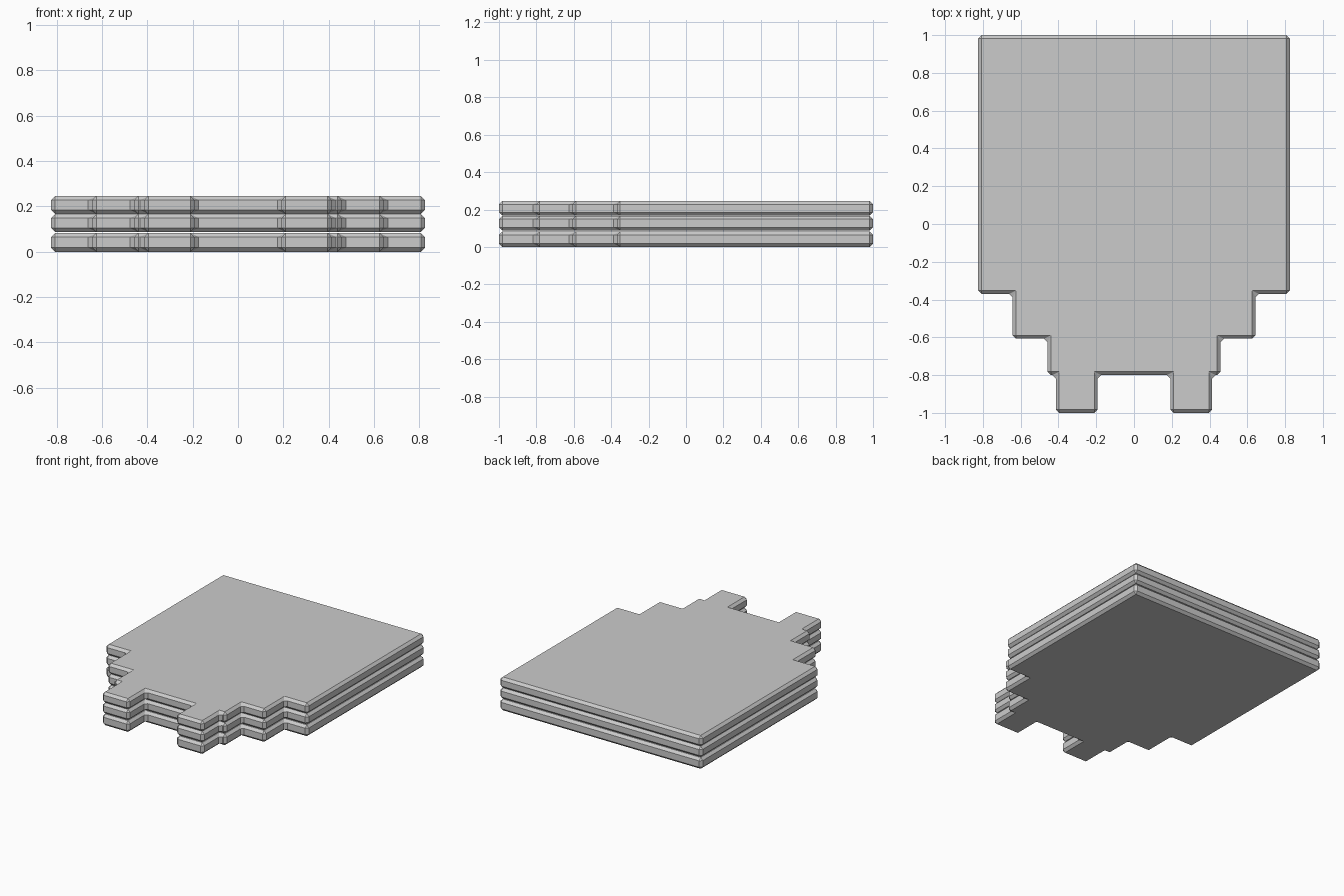
import bpy, bmesh

if "Cube" in bpy.data.objects:
    bpy.data.objects.remove(bpy.data.objects["Cube"])

# Right half of the stepped plan outline, from back to front notch
HALF = [(0.825, 1.0), (0.825, -0.37), (0.643, -0.37), (0.643, -0.607),
        (0.458, -0.607), (0.458, -0.80), (0.414, -0.80), (0.414, -1.0),
        (0.192, -1.0), (0.192, -0.80)]
OUTLINE = HALF + [(-x, y) for x, y in reversed(HALF)]


def slab(name, z0, z1):
    """Extrude the outline from z0 to z1 and chamfer every edge."""
    bm = bmesh.new()
    face = bm.faces.new([bm.verts.new((x, y, z0)) for x, y in OUTLINE])
    ext = bmesh.ops.extrude_face_region(bm, geom=[face], use_keep_orig=True)
    top = [g for g in ext["geom"] if isinstance(g, bmesh.types.BMVert)]
    bmesh.ops.translate(bm, verts=top, vec=(0, 0, z1 - z0))
    bmesh.ops.recalc_face_normals(bm, faces=bm.faces)
    mesh = bpy.data.meshes.new(name)
    bm.to_mesh(mesh)
    bm.free()
    obj = bpy.data.objects.new(name, mesh)
    bpy.context.collection.objects.link(obj)
    bevel = obj.modifiers.new("chamfer", "BEVEL")
    bevel.width = 0.018
    bevel.segments = 1
    bevel.limit_method = "ANGLE"
    return obj


# Three stacked plates
slab("bottom_slab", 0.0, 0.083)
slab("middle_slab", 0.087, 0.166)
slab("top_slab", 0.167, 0.246)
